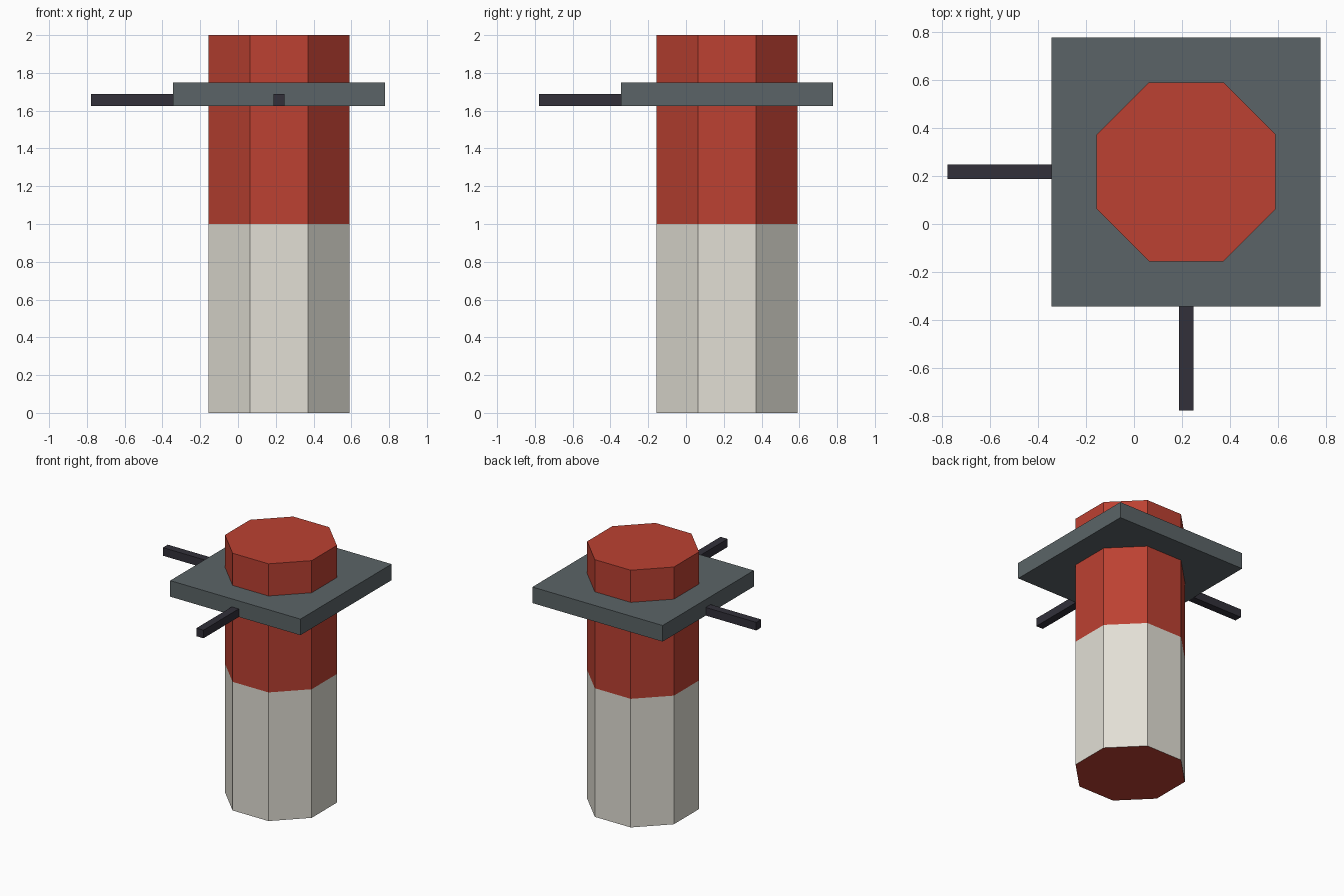
import bpy
import bmesh
from math import pi, cos
from mathutils import Matrix, Vector

default = bpy.data.objects.get("Cube")
if default:
    bpy.data.objects.remove(default, do_unlink=True)


def material(name, rgb):
    """Flat material from 0-255 display values, stored as linear."""
    linear = [((c / 255 + 0.055) / 1.055) ** 2.4 for c in rgb]
    mat = bpy.data.materials.new(name)
    mat.use_nodes = True
    mat.diffuse_color = (*linear, 1)
    mat.node_tree.nodes["Principled BSDF"].inputs["Base Color"].default_value = (*linear, 1)
    return mat


red = material("brick red", (188, 65, 50))
white = material("warm white", (226, 223, 213))
slate = material("slate grey", (91, 100, 103))
charcoal = material("charcoal", (50, 48, 58))


def finish(name, bm, *mats):
    bmesh.ops.recalc_face_normals(bm, faces=bm.faces)
    mesh = bpy.data.meshes.new(name)
    bm.to_mesh(mesh)
    bm.free()
    for mat in mats:
        mesh.materials.append(mat)
    obj = bpy.data.objects.new(name, mesh)
    bpy.context.collection.objects.link(obj)
    return obj


def box(name, low, high, mat):
    low, high = Vector(low), Vector(high)
    bm = bmesh.new()
    bmesh.ops.create_cube(bm, size=1)
    bmesh.ops.scale(bm, vec=high - low, verts=bm.verts)
    bmesh.ops.translate(bm, vec=(low + high) / 2, verts=bm.verts)
    return finish(name, bm, mat)


axis = 0.217          # pole axis, same in x and y
pole_half = 0.373     # centre to flat side
plate_half = 0.56
plate_bottom = 1.625

# Octagonal pole, cut at mid height; the lower sides are white, the caps red
bm = bmesh.new()
radius = pole_half / cos(pi / 8)
bmesh.ops.create_cone(bm, cap_ends=True, segments=8, radius1=radius, radius2=radius,
                      depth=2, matrix=Matrix.Translation((axis, axis, 1))
                      @ Matrix.Rotation(pi / 8, 4, "Z"))
bmesh.ops.bisect_plane(bm, geom=bm.verts[:] + bm.edges[:] + bm.faces[:],
                       plane_co=(0, 0, 1), plane_no=(0, 0, 1))
bm.normal_update()
for face in bm.faces:
    is_side = abs(face.normal.z) < 0.5
    face.material_index = int(is_side and face.calc_center_median().z < 1)
finish("pole", bm, red, white)

# Square collar plate
box("collar_plate", (axis - plate_half, axis - plate_half, plate_bottom),
    (axis + plate_half, axis + plate_half, 1.75), slate)

# Two rods reaching out from the plate edges
rod_half = 0.03
inner, outer = axis - plate_half, -0.777
rod_top = 1.688
box("front_rod", (axis - rod_half, outer, plate_bottom),
    (axis + rod_half, inner, rod_top), charcoal)
box("right_rod", (outer, axis - rod_half, plate_bottom),
    (inner, axis + rod_half, rod_top), charcoal)
